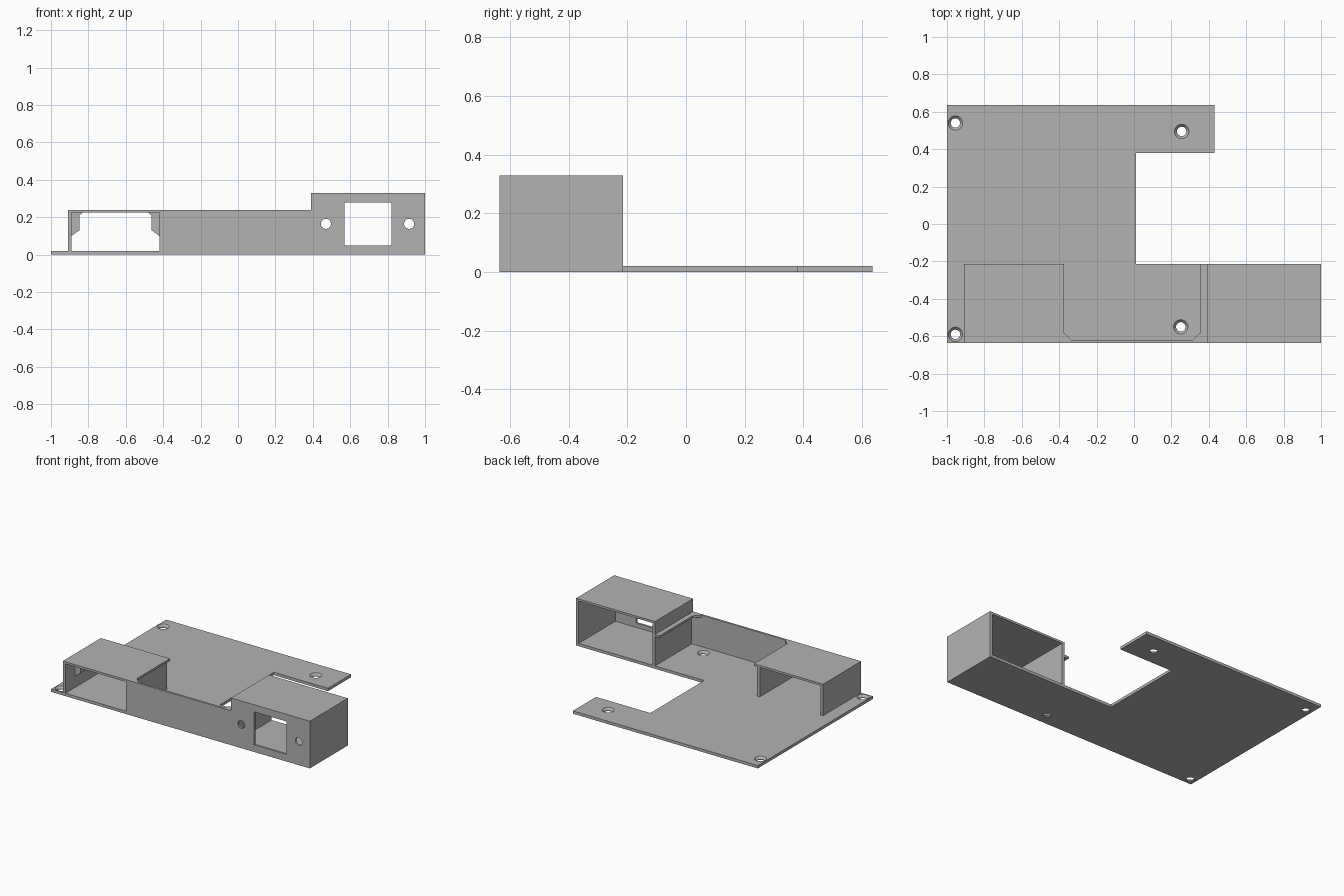
import bpy, bmesh, math
from mathutils import Matrix, Vector

cube = bpy.data.objects.get("Cube")
if cube:
    bpy.data.objects.remove(cube, do_unlink=True)

grey = bpy.data.materials.new("plain_grey")
grey.use_nodes = True
grey.diffuse_color = (0.45, 0.45, 0.45, 1)
grey.node_tree.nodes["Principled BSDF"].inputs["Base Color"].default_value = grey.diffuse_color

FRONT, BACK, REAR = -0.635, -0.215, 0.635   # depth of the bays and the plate
FLOOR, LOW, TALL, T = 0.02, 0.24, 0.33, 0.015


def finish(name, bm):
    bmesh.ops.recalc_face_normals(bm, faces=bm.faces)
    mesh = bpy.data.meshes.new(name)
    bm.to_mesh(mesh)
    bm.free()
    mesh.materials.append(grey)
    ob = bpy.data.objects.new(name, mesh)
    bpy.context.collection.objects.link(ob)
    return ob


def prism(name, pts, a, b, axis="z"):
    """Extrude a profile: an xy outline along z, or an xz outline along y."""
    bm = bmesh.new()
    place = (lambda p: (p[0], p[1], a)) if axis == "z" else (lambda p: (p[0], a, p[1]))
    face = bm.faces.new([bm.verts.new(place(p)) for p in pts])
    new = bmesh.ops.extrude_face_region(bm, geom=[face])["geom"]
    move = Vector((0, 0, b - a)) if axis == "z" else Vector((0, b - a, 0))
    bmesh.ops.translate(bm, vec=move, verts=[v for v in new if isinstance(v, bmesh.types.BMVert)])
    return finish(name, bm)


def rect(x0, x1, y0, y1):
    return [(x0, y0), (x1, y0), (x1, y1), (x0, y1)]


def cut(target, cutter):
    mod = target.modifiers.new("cut", "BOOLEAN")
    mod.operation, mod.solver, mod.object = "DIFFERENCE", "EXACT", cutter
    bpy.context.view_layer.objects.active = target
    bpy.ops.object.modifier_apply(modifier=mod.name)
    bpy.data.objects.remove(cutter, do_unlink=True)


def cone_cutter(center, r1, r2, depth, rot=None):
    bm = bmesh.new()
    m = Matrix.Translation(center) @ (rot or Matrix())
    bmesh.ops.create_cone(bm, cap_ends=True, segments=32, radius1=r1, radius2=r2,
                          depth=depth, matrix=m)
    ob = finish("cutter", bm)
    ob.hide_render = True
    return ob


# Base plate with a notch and countersunk screw holes
plate = prism("base_plate", [(-1, FRONT), (1, FRONT), (1, BACK), (0.01, BACK),
                             (0.01, 0.38), (0.43, 0.38), (0.43, REAR), (-1, REAR)], 0, FLOOR)
for x, y in [(-0.955, 0.54), (0.255, 0.495), (-0.955, -0.59), (0.25, -0.55)]:
    cut(plate, cone_cutter((x, y, FLOOR / 2), 0.025, 0.025, 0.1))
    cut(plate, cone_cutter((x, y, FLOOR / 2 + 0.003), 0.024, 0.041, 0.02))

# Stepped front wall with a square port and two round holes
wall = prism("front_wall", [(-0.4, FLOOR), (1, FLOOR), (1, TALL), (0.39, TALL),
                            (0.39, LOW), (-0.4, LOW)], FRONT, FRONT + T, "y")
port = prism("cutter", rect(0.57, 0.82, 0.05, 0.28), FRONT - 0.1, FRONT + 0.1, "y")
port.hide_render = True
cut(wall, port)
for x in (0.47, 0.915):
    cut(wall, cone_cutter((x, FRONT, 0.165), 0.027, 0.027, 0.2, Matrix.Rotation(math.pi / 2, 4, "X")))

# Low bay: two side walls and a roof that overhangs the middle pocket
for name, x in (("low_bay_outer_wall", -0.91), ("low_bay_inner_wall", -0.42)):
    prism(name, rect(x, x + 0.02, FRONT, BACK), FLOOR, LOW - T)
IN = FRONT + T
prism("low_bay_roof", [(-0.91, FRONT), (-0.4, FRONT), (-0.4, IN), (-0.335, IN),
                       (-0.375, IN + 0.04), (-0.375, BACK), (-0.91, BACK)], LOW - T, LOW)

# Retaining tabs inside the low bay
for name, x, s in (("outer_tab", -0.89, 1), ("inner_tab", -0.42, -1)):
    prism(name, [(x, 0.1), (x + s * 0.042, 0.13), (x + s * 0.042, 0.21),
                 (x + s * 0.06, LOW - T), (x, LOW - T)], -0.53, -0.48, "y")

# Tall bay: side walls, roof and the ledge facing the pocket
for name, x in (("tall_bay_inner_wall", 0.39), ("tall_bay_outer_wall", 0.98)):
    prism(name, rect(x, x + 0.02, IN, BACK), FLOOR, TALL - T)
prism("tall_bay_roof", rect(0.39, 1, IN, BACK), TALL - T, TALL)
prism("tall_bay_ledge", [(0.39, IN), (0.315, IN), (0.355, IN + 0.04),
                         (0.355, BACK), (0.39, BACK)], LOW - T, LOW)
